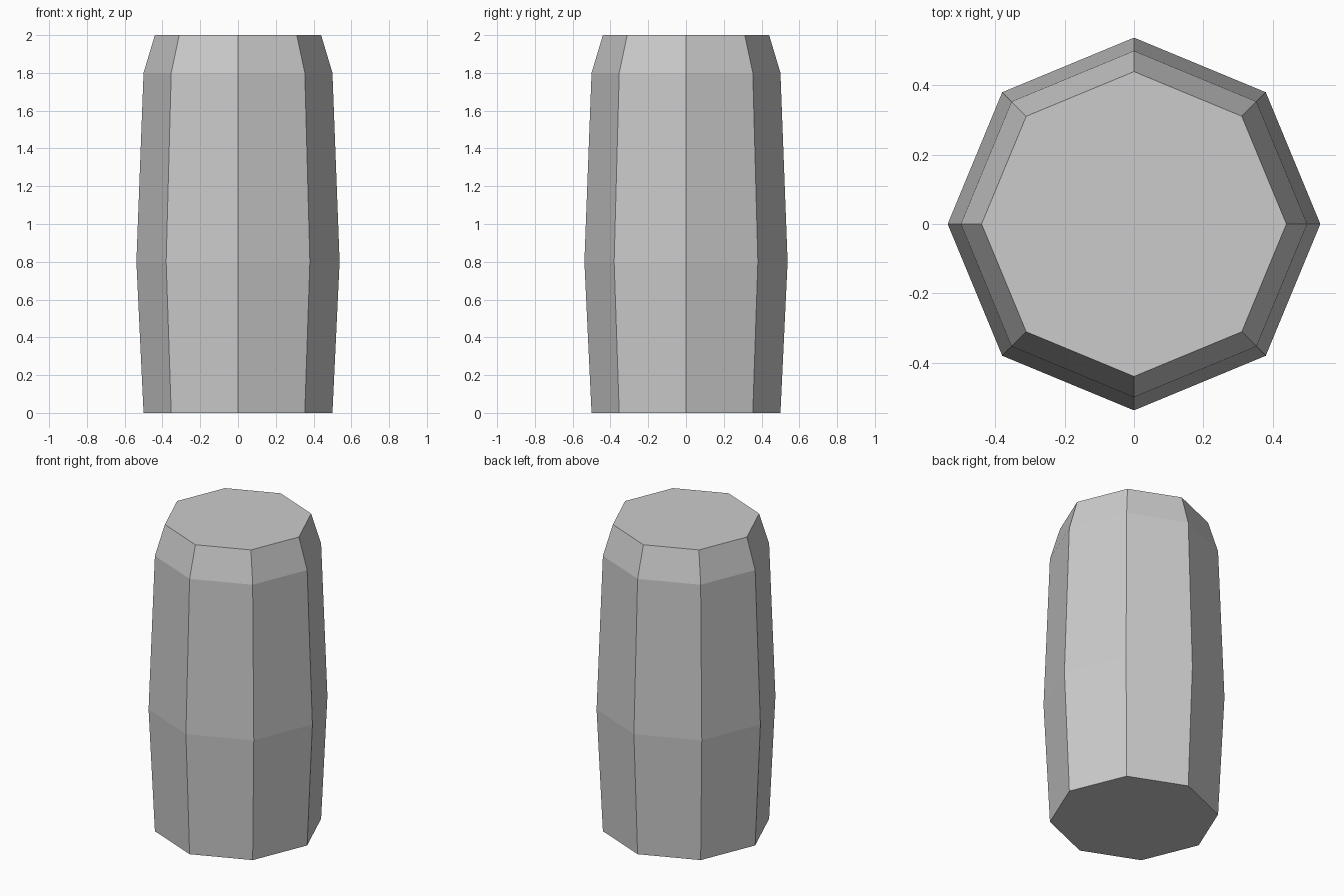
import bpy, bmesh
from math import cos, sin, tau

if "Cube" in bpy.data.objects:
    bpy.data.objects.remove(bpy.data.objects["Cube"])

SIDES = 8
# Barrel profile: (radius, height)
PROFILE = [(0.5, 0.0), (0.538, 0.8), (0.5, 1.8), (0.44, 2.0)]

bm = bmesh.new()
rings = [[bm.verts.new((r * cos(tau * i / SIDES), r * sin(tau * i / SIDES), z))
          for i in range(SIDES)] for r, z in PROFILE]

# Side faces between neighbouring rings
for low, high in zip(rings, rings[1:]):
    for i in range(SIDES):
        j = (i + 1) % SIDES
        bm.faces.new((low[i], low[j], high[j], high[i]))

# Flat end caps
bm.faces.new(rings[0][::-1])
bm.faces.new(rings[-1])

mesh = bpy.data.meshes.new("barrel_body")
bm.to_mesh(mesh)
bm.free()
bpy.context.collection.objects.link(bpy.data.objects.new("barrel_body", mesh))
